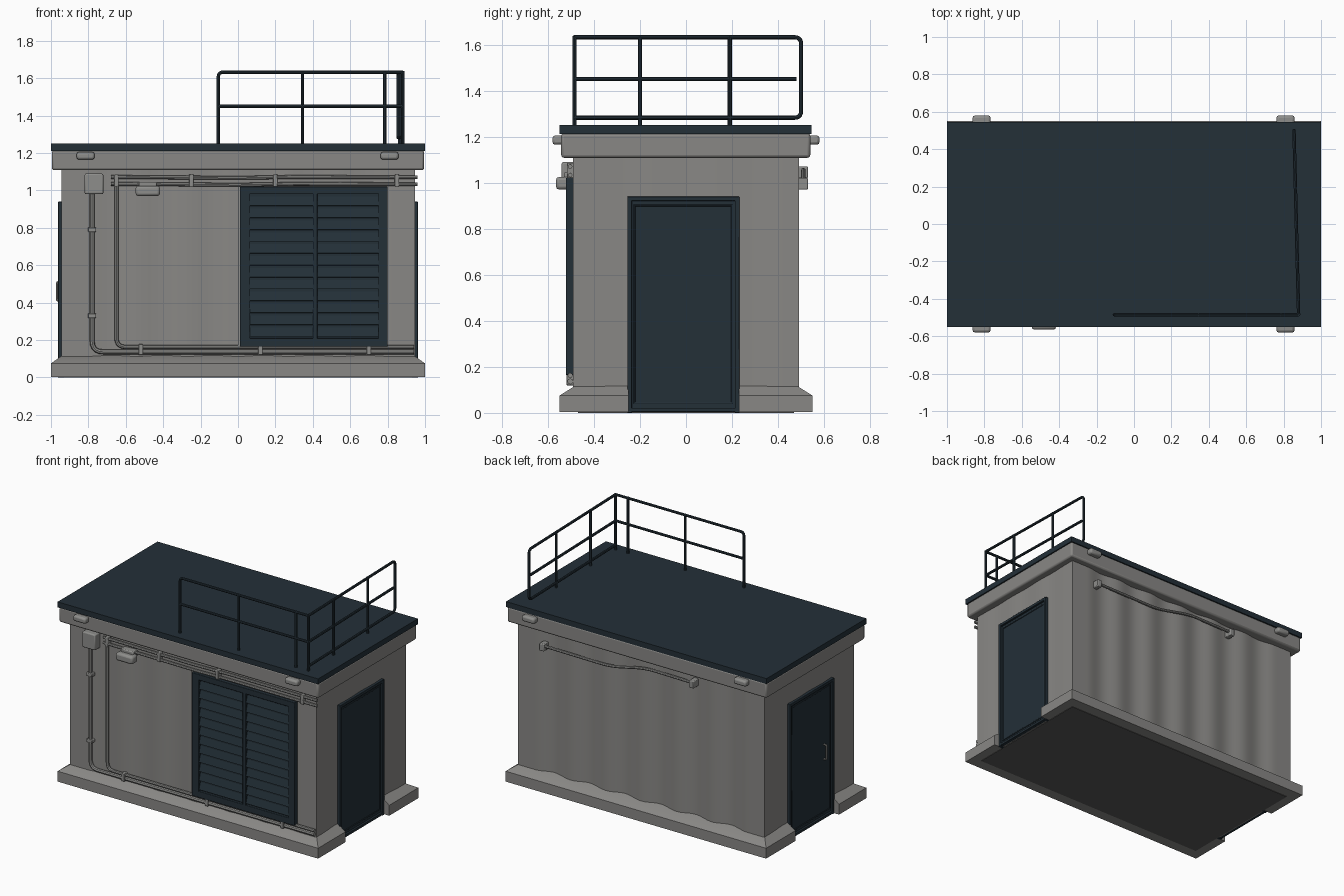
import bpy, bmesh, math
from mathutils import Vector

if "Cube" in bpy.data.objects:
    bpy.data.objects.remove(bpy.data.objects["Cube"])


def material(name, rgb):
    m = bpy.data.materials.new(name)
    m.use_nodes = True
    m.diffuse_color = (*rgb, 1)
    m.node_tree.nodes["Principled BSDF"].inputs["Base Color"].default_value = (*rgb, 1)
    return m


CONCRETE = material("concrete grey", (0.25, 0.245, 0.235))
METAL = material("pale metal grey", (0.27, 0.27, 0.26))
NAVY = material("dark navy", (0.017, 0.029, 0.039))
UNDER = material("underside dark grey", (0.1, 0.1, 0.095))


def finish(name, bm, mat, bevel=0):
    bmesh.ops.recalc_face_normals(bm, faces=bm.faces)
    me = bpy.data.meshes.new(name)
    bm.to_mesh(me)
    bm.free()
    me.materials.append(mat)
    ob = bpy.data.objects.new(name, me)
    bpy.context.collection.objects.link(ob)
    if bevel:
        mod = ob.modifiers.new("Bevel", "BEVEL")
        mod.width, mod.segments = bevel, 2
    smooth(ob)
    return ob


def smooth(ob):
    bpy.ops.object.select_all(action="DESELECT")
    ob.select_set(True)
    bpy.context.view_layer.objects.active = ob
    bpy.ops.object.shade_smooth_by_angle(angle=math.radians(35))


def box(name, xs, ys, zs, mat, bevel=0, tilt=0):
    bm = bmesh.new()
    bmesh.ops.create_cube(bm, size=1)
    bmesh.ops.scale(bm, verts=bm.verts, vec=(xs[1] - xs[0], ys[1] - ys[0], zs[1] - zs[0]))
    ob = finish(name, bm, mat, bevel)
    ob.location = (sum(xs) / 2, sum(ys) / 2, sum(zs) / 2)
    ob.rotation_euler.x = tilt
    return ob


def loft(name, loops, mat, bevel=0):
    """Skin matching closed loops and cap both ends."""
    bm = bmesh.new()
    rings = [[bm.verts.new(p) for p in loop] for loop in loops]
    n = len(rings[0])
    for a, b in zip(rings, rings[1:]):
        for i in range(n):
            bm.faces.new((a[i], a[(i + 1) % n], b[(i + 1) % n], b[i]))
    bm.faces.new(rings[0])
    bm.faces.new(rings[-1])
    return finish(name, bm, mat, bevel)


def pipe(name, pts, r, mat, bend=0.04):
    """Round tube along a path with rounded corners."""
    pts = [Vector(p) for p in pts]
    path = [pts[0]]
    for a, b, c in zip(pts, pts[1:], pts[2:]):
        p = b + (a - b).normalized() * bend
        q = b + (c - b).normalized() * bend
        for i in range(6):
            t = i / 5
            path.append(p * (1 - t) ** 2 + b * 2 * t * (1 - t) + q * t * t)
    path.append(pts[-1])
    cu = bpy.data.curves.new(name, "CURVE")
    cu.dimensions = "3D"
    cu.bevel_depth, cu.bevel_resolution, cu.use_fill_caps = r, 2, True
    sp = cu.splines.new("POLY")
    sp.points.add(len(path) - 1)
    for s, p in zip(sp.points, path):
        s.co = (*p, 1)
    cu.materials.append(mat)
    ob = bpy.data.objects.new(name, cu)
    bpy.context.collection.objects.link(ob)
    bpy.ops.object.select_all(action="DESELECT")
    ob.select_set(True)
    bpy.context.view_layer.objects.active = ob
    bpy.ops.object.convert(target="MESH")
    smooth(bpy.context.object)


# Base plinth with doorway notches and a sloped upper edge
def plinth_loop(x, y, z, notch=0.94):
    half = [(x, -y), (x, -0.25), (notch, -0.25), (notch, 0.23), (x, 0.23), (x, y)]
    return [(a, b, z) for a, b in half + [(-a, b) for a, b in reversed(half)]]


loft("base_plinth", [plinth_loop(1, 0.55, 0.003), plinth_loop(1, 0.55, 0.075),
                     plinth_loop(0.93, 0.47, 0.125, 0.92)], CONCRETE)
box("underside_plate", (-0.93, 0.93), (-0.47, 0.47), (0, 0.006), UNDER)


# Walls with gentle vertical flutes
def wall_side(a, b, waves, depth, steps):
    a, b = Vector(a), Vector(b)
    d = (b - a).normalized()
    inward = Vector((-d.y, d.x))
    out = []
    for i in range(steps):
        t = i / steps
        u = min(max((t - 0.07) / 0.86, 0), 1)
        out.append(a.lerp(b, t) + inward * depth * (0.5 - 0.5 * math.cos(u * waves * math.tau)))
    return out


X, Y = 0.945, 0.49
outline = (wall_side((-X, -Y), (X, -Y), 6, 0.009, 96) + wall_side((X, -Y), (X, Y), 3, 0.004, 48)
           + wall_side((X, Y), (-X, Y), 6, 0.016, 96) + wall_side((-X, Y), (-X, -Y), 3, 0.004, 48))
loft("walls", [[(p.x, p.y, z) for p in outline] for z in (0.01, 1.15)], CONCRETE)
box("back_wall_seam", (-0.005, 0.005), (0.47, 0.483), (0.12, 1.12), CONCRETE)
box("cornice", (-0.995, 0.995), (-0.542, 0.54), (1.108, 1.215), CONCRETE, 0.012)
box("roof", (-1, 1), (-0.55, 0.545), (1.212, 1.25), NAVY)

# Lifting lugs on the cornice
for sx in (-0.815, 0.81):
    for sy in (-1, 1):
        box("lifting_lug", (sx - 0.048, sx + 0.048), sorted((sy * 0.53, sy * 0.58)),
            (1.165, 1.205), METAL, 0.012)

# Doors on both ends
for s in (-1, 1):
    def end_box(name, x0, x1, ys, zs):
        box(name, sorted((s * x0, s * x1)), ys, zs, NAVY, 0.003)
    end_box("door_panel", 0.92, 0.948, (-0.25, 0.225), (0.005, 0.93))
    for y in (-0.255, 0.212):
        end_box("door_frame_side", 0.92, 0.962, (y, y + 0.02), (0, 0.94))
    end_box("door_frame_top", 0.92, 0.962, (-0.255, 0.232), (0.92, 0.94))
    end_box("door_threshold", 0.92, 0.962, (-0.255, 0.232), (0.004, 0.022))
    for y in (-0.228, 0.195):
        end_box("door_trim_side", 0.94, 0.952, (y, y + 0.008), (0.04, 0.905))
    for z in (0.04, 0.897):
        end_box("door_trim_rail", 0.94, 0.952, (-0.228, 0.203), (z, z + 0.008))
pipe("door_handle", [(-0.945, -0.16, 0.41), (-0.968, -0.16, 0.41),
                     (-0.968, -0.16, 0.51), (-0.945, -0.16, 0.51)], 0.006, METAL, 0.01)

# Louvred vent panel on the front
box("vent_back", (0.02, 0.79), (-0.505, -0.47), (0.17, 1.01), NAVY)
for x0, x1 in ((0.01, 0.065), (0.4, 0.425), (0.75, 0.8)):
    box("vent_stile", (x0, x1), (-0.522, -0.48), (0.165, 1.02), NAVY, 0.003)
for z0, z1 in ((0.165, 0.21), (0.98, 1.02)):
    box("vent_rail", (0.01, 0.8), (-0.522, -0.48), (z0, z1), NAVY, 0.003)
for i in range(12):
    z = 0.245 + i * 0.0635
    for x0, x1 in ((0.065, 0.4), (0.425, 0.75)):
        box("vent_slat", (x0, x1), (-0.512, -0.505), (z - 0.027, z + 0.027), NAVY, 0, -0.3)
box("vent_hinge_strip", (0.0, 0.012), (-0.51, -0.48), (0.17, 1.02), METAL)

# Conduits, junction box and lamp on the front
F = -0.503
box("junction_box", (-0.82, -0.72), (-0.54, -0.47), (0.98, 1.09), METAL, 0.008)
box("lamp_mount", (-0.53, -0.435), (-0.53, -0.47), (1.0, 1.045), METAL, 0.006)
box("lamp_body", (-0.547, -0.417), (-0.565, -0.5), (0.97, 1.025), METAL, 0.014)
pipe("outer_conduit", [(-0.78, F, 1.0), (-0.78, F, 0.137), (0.94, F, 0.137)], 0.013, METAL, 0.06)
pipe("inner_conduit", [(-0.65, F, 1.06), (-0.65, F, 0.163), (0.94, F, 0.163)], 0.011, METAL, 0.05)
for z in (1.035, 1.072):
    pipe("upper_conduit", [(-0.68, F, z), (0.0, F, z - 0.005), (0.3, F, z), (0.96, F, z - 0.002)],
         0.01, METAL)
for z in (0.33, 0.79):
    box("conduit_clip", (-0.802, -0.758), (-0.52, -0.475), (z - 0.012, z + 0.012), METAL, 0.004)
for x in (-0.52, 0.12, 0.7):
    box("lower_clip", (x - 0.012, x + 0.012), (-0.52, -0.475), (0.12, 0.178), METAL, 0.004)
for x in (-0.65, -0.25, 0.2, 0.85):
    box("upper_clip", (x - 0.012, x + 0.012), (-0.518, -0.475), (1.02, 1.086), METAL, 0.004)

# Back cable with end brackets
pipe("back_cable", [(0.74, 0.51, 1.0), (0.22, 0.51, 0.995), (-0.05, 0.51, 1.055),
                    (-0.41, 0.51, 1.05)], 0.01, METAL, 0.08)
for x, z in ((0.74, 1.0), (-0.41, 1.05)):
    box("cable_bracket", (x - 0.018, x + 0.018), (0.465, 0.53), (z - 0.03, z + 0.02), METAL, 0.005)

# Roof guard rail
R, FY = 0.009, -0.485


def side_x(y):
    return 0.88 - 0.025 * (y - FY)


pipe("front_top_rail", [(-0.105, FY, 1.245), (-0.105, FY, 1.632), (0.88, FY, 1.632)], R, NAVY, 0.025)
pipe("front_mid_rail", [(-0.105, FY, 1.45), (0.88, FY, 1.45)], R, NAVY)
pipe("side_rail_loop", [(0.88, FY, 1.632), (side_x(0.5), 0.5, 1.632),
                        (side_x(0.5), 0.5, 1.282), (0.88, FY, 1.282)], R, NAVY, 0.03)
pipe("side_mid_rail", [(0.88, FY, 1.45), (side_x(0.48), 0.48, 1.45)], R, NAVY)
posts = [(x, FY) for x in (0.345, 0.785, 0.88)] + [(side_x(y), y) for y in (-0.2, 0.19)]
for x, y in posts:
    pipe("rail_post", [(x, y, 1.245), (x, y, 1.638)], R, NAVY)
